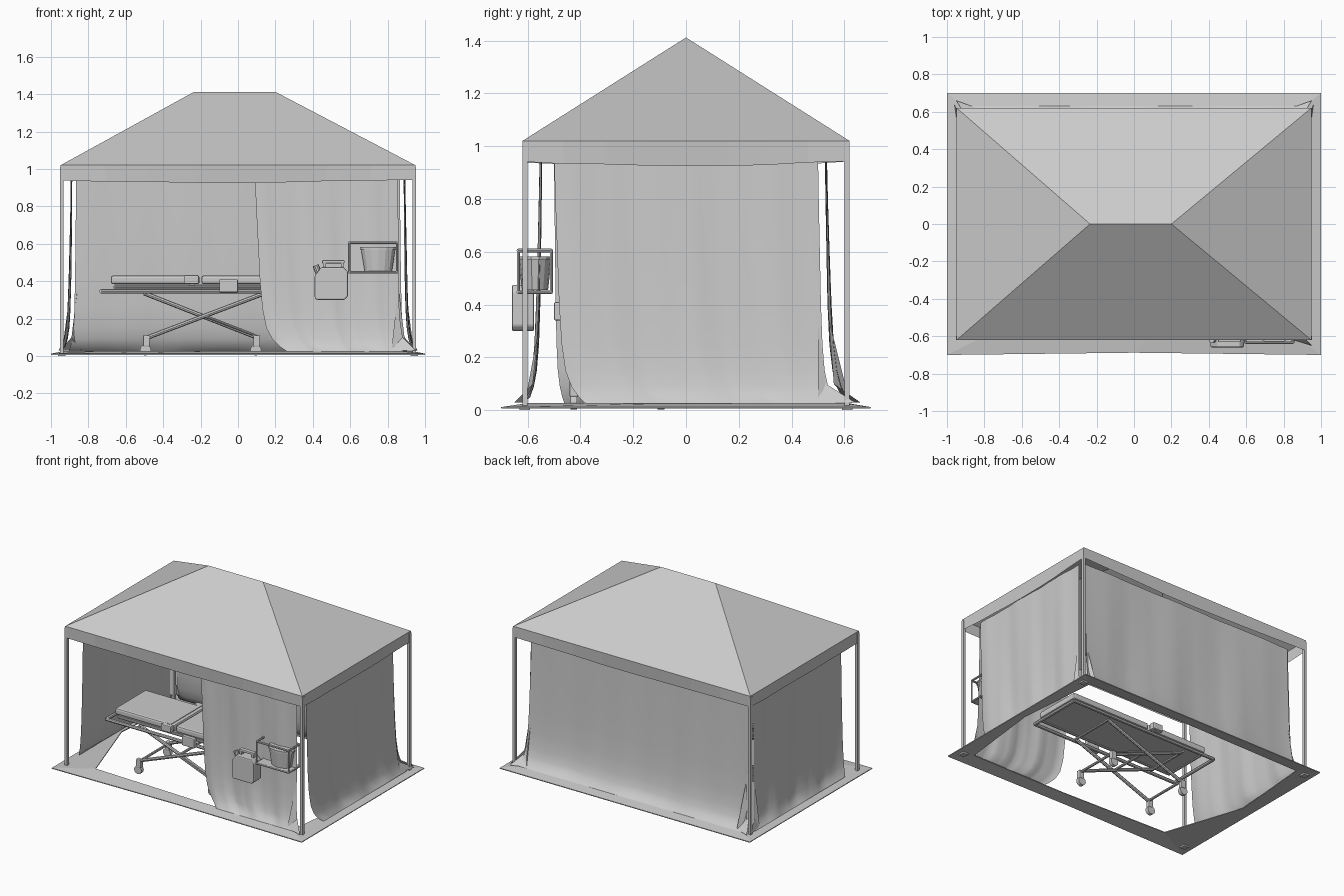
import bpy, bmesh, math, random
from mathutils import Vector

if "Cube" in bpy.data.objects:
    bpy.data.objects.remove(bpy.data.objects["Cube"])

random.seed(4)


def make(name, verts, faces, smooth=False):
    me = bpy.data.meshes.new(name)
    me.from_pydata(verts, [], faces)
    me.validate()
    ob = bpy.data.objects.new(name, me)
    bpy.context.collection.objects.link(ob)
    if smooth:
        me.shade_smooth()
    return ob


def box(name, x, y, z, bevel=0.0):
    vs = [(a, b, c) for a in x for b in y for c in z]
    fs = [(0, 1, 3, 2), (4, 6, 7, 5), (0, 4, 5, 1), (2, 3, 7, 6), (0, 2, 6, 4), (1, 5, 7, 3)]
    ob = make(name, vs, fs)
    if bevel:
        m = ob.modifiers.new("bevel", 'BEVEL')
        m.width, m.segments = bevel, 2
    return ob


def tube(name, a, b, r=0.01, sides=8, r2=None):
    a, b = Vector(a), Vector(b)
    bm = bmesh.new()
    bmesh.ops.create_cone(bm, cap_ends=True, segments=sides, radius1=r,
                          radius2=r if r2 is None else r2, depth=(b - a).length)
    me = bpy.data.meshes.new(name)
    bm.to_mesh(me)
    bm.free()
    ob = bpy.data.objects.new(name, me)
    ob.location = (a + b) / 2
    ob.rotation_mode = 'QUATERNION'
    ob.rotation_quaternion = (b - a).to_track_quat('Z', 'Y')
    bpy.context.collection.objects.link(ob)
    return ob


def loop(name, pts, r):
    for i, p in enumerate(pts):
        tube(name, p, pts[(i + 1) % len(pts)], r)


# hipped roof
EX, EY, EZ = 0.948, 0.62, 1.02
c = [(-EX, -EY), (EX, -EY), (EX, EY), (-EX, EY)]
make("roof", [(x, y, EZ) for x, y in c] + [(-0.235, 0, 1.412), (0.2, 0, 1.412)],
     [(0, 1, 5, 4), (1, 2, 5), (2, 3, 4, 5), (3, 0, 4)])

# valance hanging from the eaves, with a slightly wavy lower hem
N = 8
vs = []
for i in range(4):
    (x0, y0), (x1, y1) = c[i], c[(i + 1) % 4]
    for k in range(N):
        t = k / N
        x, y = x0 + (x1 - x0) * t, y0 + (y1 - y0) * t
        s = math.sin(math.pi * t)
        vs += [(x, y, EZ), (x * (1 - .01 * s), y * (1 - .015 * s), .94 - .012 * s + random.uniform(-.004, .004))]
M = 4 * N
make("valance", vs, [(2 * i, 2 * i + 1, (2 * i + 3) % (2 * M), (2 * i + 2) % (2 * M)) for i in range(M)])

# corner posts with feet
for sx in (-1, 1):
    for sy in (-1, 1):
        x, y = sx * .942, sy * .61
        box("corner_post", (x - .01, x + .01), (y - .01, y + .01), (0, 1.01))
        box("post_foot", (x - .02, x + .02), (y - .02, y + .02), (0, .012))

# fabric walls: u runs along the wall, o points outward
ROWS = [(.965, 0, 0), (.8, .003, .04), (.6, .008, .1), (.4, .014, .16), (.25, .022, .24),
        (.15, .034, .36), (.09, .05, .55), (.05, .07, .78), (.025, .1, 1)]
MAP = {"front": lambda u, o, z: (u, -o, z), "right": lambda u, o, z: (o, u, z),
       "back": lambda u, o, z: (u, o, z), "left": lambda u, o, z: (-o, u, z)}


def wall(side, o, u0, u1, s0, s1, reach):
    n = 22
    ph = random.uniform(0, 6)
    vs = []
    for z, off, w in ROWS:
        a, b = u0 + s0 * w, u1 + s1 * w
        for k in range(n + 1):
            t = k / n
            fold = .007 * math.sin(ph + 17 * t + 2 * z) + .004 * math.sin(41 * t + ph)
            fold *= (1 - z * .6) * (0 if z < .04 else 1)
            vs.append(MAP[side](a + (b - a) * t, o + off * reach + fold, z))
    fs = [(r * (n + 1) + k, r * (n + 1) + k + 1, (r + 1) * (n + 1) + k + 1, (r + 1) * (n + 1) + k)
          for r in range(len(ROWS) - 1) for k in range(n)]
    make(side + "_wall", vs, fs, True)


wall("front", .55, .09, .855, .17, .03, .7)
wall("right", .89, -.5, .5, .12, .07, .6)
wall("back", .53, -.865, .865, -.04, .04, 1)
wall("left", .89, -.5, .5, .04, .07, .6)

# drawn-out fabric corners at the lower wall ends
for sx in (-1, 1):
    make("corner_drape", [(sx * .9, .5, .33), (sx * .92, .53, .1), (sx * .96, .64, .03), (sx * .94, .5, .03)],
         [(0, 1, 3), (1, 2, 3)])
    make("back_corner_drape", [(sx * .86, .54, .35), (sx * .89, .56, .1), (sx * .95, .66, .03), (sx * .84, .62, .03)],
         [(0, 1, 3), (1, 2, 3)])
make("front_corner_drape", [(.85, -.56, .3), (.88, -.58, .1), (.95, -.65, .03), (.82, -.61, .03)],
     [(0, 1, 3), (1, 2, 3)])

# flat ground skirt around the tent
outer = [(-1, -.7), (.0, -.688), (1, -.7), (1, 0), (1, .7), (0, .7), (-1, .7), (-1, 0)]
inner = [(-.74, -.57), (.1, -.6), (.86, -.6), (.93, 0), (.88, .6), (0, .61), (-.88, .6), (-.93, 0)]
vs = [(x, y, .012) for x, y in outer] + [(x, y, .027) for x, y in inner]
skirt = make("ground_skirt", vs, [(i, (i + 1) % 8, 8 + (i + 1) % 8, 8 + i) for i in range(8)])
skirt.modifiers.new("thickness", 'SOLIDIFY').thickness = .006

# stretcher: frame and mattress
YA, YB, YC = -.46, -.06, -.26
X0, X1 = -.73, .46
loop("bed_frame", [(X0, YA, .345), (X1, YA, .345), (X1, YB, .345), (X0, YB, .345)], .012)
loop("bed_inner_frame", [(-.66, -.43, .368), (.43, -.43, .368), (.43, -.09, .368), (-.66, -.09, .368)], .008)
box("bed_base", (-.66, .43), (-.43, -.09), (.368, .382))
box("mattress_head", (-.68, -.205), (-.435, -.085), (.384, .43), .012)
box("mattress_foot", (-.195, .44), (-.435, -.085), (.384, .43), .012)
box("mattress_strap", (-.26, -.23), (-.442, -.078), (.378, .434))
for y in (-.45, -.07):
    box("side_latch", (-.29, -.21), (y - .02, y + .02), (.385, .432), .006)
box("side_bracket", (-.1, 0), (-.5, -.47), (.34, .41), .006)

# stretcher: scissor legs and casters
for sy, y in ((-1, YC - .165), (1, YC + .165)):
    tube("leg_rising_right", (-.48, y, .1), (.14, y, .335), .012)
    tube("leg_rising_left", (.1, y - sy * .025, .1), (-.5, y - sy * .025, .335), .012)
    tube("leg_brace", (-.18, y, .215), (.08, y, .115), .007)
    for x in (-.49, .1):
        box("caster_fork", (x - .018, x + .018), (y - .016, y + .016), (.05, .11), .005)
        tube("caster_wheel", (x - .005, y - .013, .032), (x - .005, y + .013, .032), .03, 12)
for x, z in ((-.48, .1), (.1, .1), (-.5, .335), (.14, .335), (-.18, .215)):
    tube("cross_bar", (x, YC - .165, z), (x, YC + .165, z), .009)

# water can hanging on the front wall
pr = [(.41, .31), (.41, .43), (.445, .475), (.565, .475), (.588, .45), (.588, .32), (.57, .3), (.42, .3)]
n = len(pr)
can = make("water_can", [(x, -.66, z) for x, z in pr] + [(x, -.575, z) for x, z in pr],
           [tuple(range(n)), tuple(range(2 * n - 1, n - 1, -1))] +
           [(i, n + i, n + (i + 1) % n, (i + 1) % n) for i in range(n)])
m = can.modifiers.new("bevel", 'BEVEL')
m.width, m.segments = .01, 2
box("can_handle", (.45, .57), (-.632, -.602), (.495, .512), .004)
for x in (.455, .55):
    box("can_handle_post", (x, x + .015), (-.63, -.604), (.465, .5))
tube("can_cap", (.43, -.617, .445), (.415, -.617, .485), .017, 10)

# wash stand: open shelf frame holding a bowl
SX, SY = (.595, .85), (-.635, -.51)
for z in (.447, .605):
    loop("stand_rail", [(SX[0], SY[0], z), (SX[1], SY[0], z), (SX[1], SY[1], z), (SX[0], SY[1], z)], .007)
for x in SX:
    for y in SY:
        tube("stand_post", (x, y, .447), (x, y, .605), .006)
box("stand_shelf", SX, SY, (.443, .452))
bowl = tube("wash_bowl", (.75, -.572, .455), (.75, -.572, .575), .075, 14, .095)
bowl.scale = (1, .66, 1)
tube("bowl_rim", (.75, -.572, .57), (.75, -.572, .582), .1, 14).scale = (1, .66, 1)
